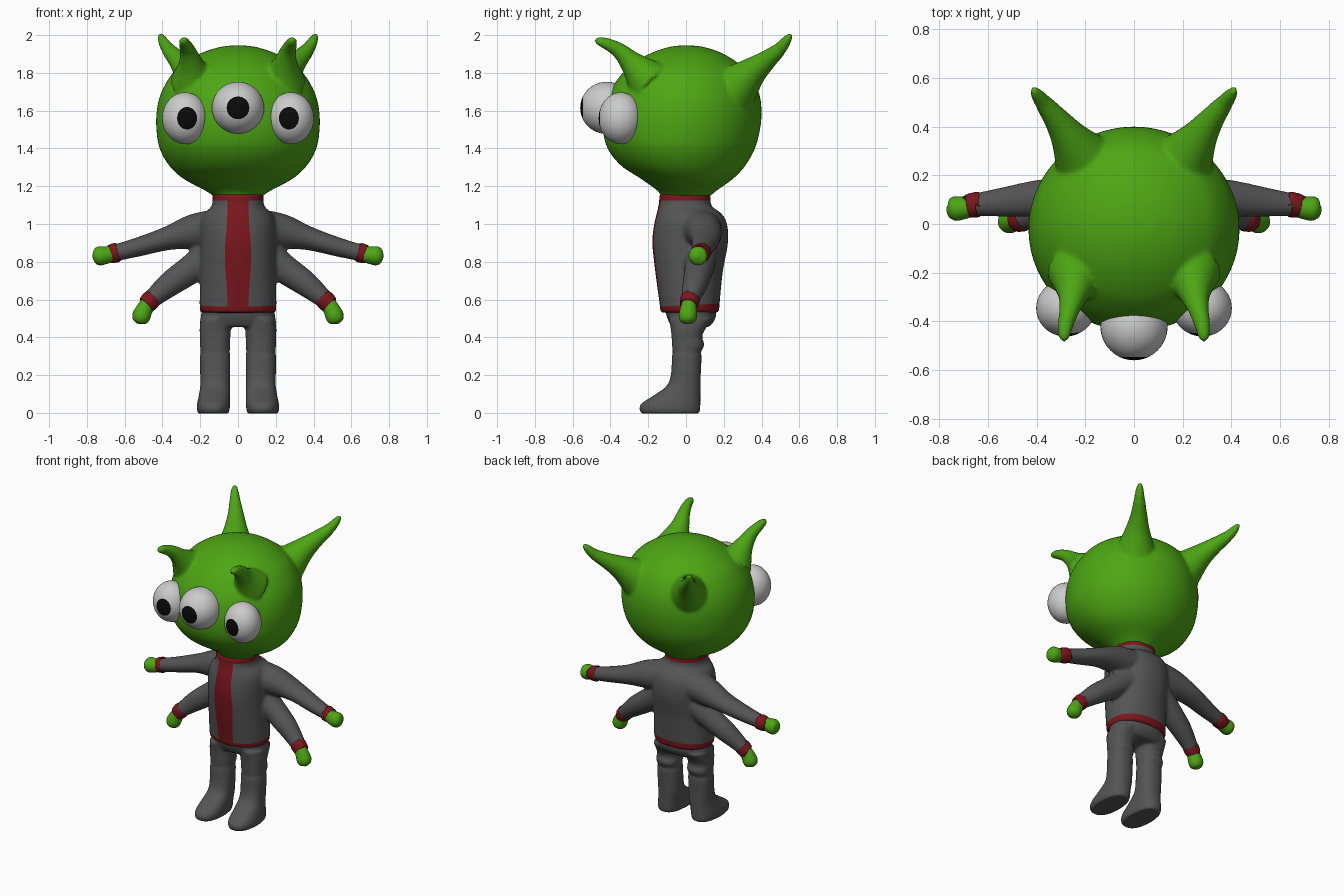
import bpy, bmesh, math
from mathutils import Vector

if "Cube" in bpy.data.objects:
    bpy.data.objects.remove(bpy.data.objects["Cube"])


def material(name, r, g, b):
    m = bpy.data.materials.new(name)
    m.diffuse_color = (r, g, b, 1)
    m.use_nodes = True
    m.node_tree.nodes["Principled BSDF"].inputs["Base Color"].default_value = m.diffuse_color
    return m


GREEN = material("green_skin", 0.075, 0.38, 0.007)
RED = material("red_trim", 0.2, 0.008, 0.012)
SUIT = material("dark_cloth", 0.09, 0.09, 0.09)
WHITE = material("eye_white", 0.75, 0.75, 0.75)
BLACK = material("pupil_black", 0.003, 0.003, 0.003)


def smooth_path(pts, steps=6):
    """Catmull-Rom through rows of numbers."""
    out = []
    for i in range(len(pts) - 1):
        p0, p1 = pts[max(i - 1, 0)], pts[i]
        p2, p3 = pts[i + 1], pts[min(i + 2, len(pts) - 1)]
        for s in range(steps):
            t = s / steps
            out.append([0.5 * (2 * b + (c - a) * t + (2 * a - 5 * b + 4 * c - d) * t * t
                               + (3 * b - a - 3 * c + d) * t ** 3)
                        for a, b, c, d in zip(p0, p1, p2, p3)])
    return out + [list(pts[-1])]


def tube(bm, pts, side=1, flat=False, power=1.0, n=40):
    """Closed loft; rows are x, y, z, radius_u, radius_v. flat keeps sections level."""
    rows = smooth_path([(p[0] * side, *p[1:4], p[4] if len(p) > 4 else p[3]) for p in pts])
    rings = []
    for i, r in enumerate(rows):
        c = Vector(r[:3])
        if flat:
            u, v = Vector((1, 0, 0)), Vector((0, 1, 0))
        else:
            t = (Vector(rows[min(i + 1, len(rows) - 1)][:3]) - Vector(rows[max(i - 1, 0)][:3])).normalized()
            ref = Vector((0, 1, 0)) if abs(t.y) < 0.6 else Vector((1, 0, 0))
            u = (ref - t * ref.dot(t)).normalized()
            v = t.cross(u)
        ring = []
        for k in range(n):
            a = 2 * math.pi * k / n
            ca, sa = math.cos(a), math.sin(a)
            ca = math.copysign(abs(ca) ** power, ca)
            sa = math.copysign(abs(sa) ** power, sa)
            ring.append(bm.verts.new(c + u * ca * max(r[3], .004) + v * sa * max(r[4], .004)))
        rings.append(ring)
    for A, B in zip(rings, rings[1:]):
        for k in range(n):
            bm.faces.new((A[k], A[k - 1], B[k - 1], B[k]))
    bm.faces.new(rings[0])
    bm.faces.new(rings[-1])


def levels(bm, rows, x=0, side=1, power=1.0):
    """Level sections; rows are z, half width, y front, y back."""
    tube(bm, [(x + (r[4] if len(r) > 4 else 0), (r[2] + r[3]) / 2, r[0], r[1], (r[3] - r[2]) / 2)
              for r in rows], side, True, power, 64)


def finish(bm, name, mats):
    bmesh.ops.recalc_face_normals(bm, faces=bm.faces[:])
    me = bpy.data.meshes.new(name)
    bm.to_mesh(me)
    bm.free()
    for m in mats:
        me.materials.append(m)
    me.polygons.foreach_set("use_smooth", [True] * len(me.polygons))
    ob = bpy.data.objects.new(name, me)
    bpy.context.collection.objects.link(ob)
    return ob


def fuse(ob, voxel, rounds):
    """Melt overlapping shells into one soft surface."""
    m = ob.modifiers.new("fuse", 'REMESH')
    m.mode, m.voxel_size, m.use_smooth_shade = 'VOXEL', voxel, True
    s = ob.modifiers.new("soften", 'SMOOTH')
    s.factor, s.iterations = 0.5, rounds


# Head with two pairs of horns
bm = bmesh.new()
levels(bm, [(1.14, .12, -.13, .12), (1.175, .17, -.15, .16), (1.24, .29, -.24, .25),
            (1.31, .365, -.345, .315), (1.40, .415, -.415, .365), (1.50, .432, -.44, .392),
            (1.60, .43, -.435, .40), (1.70, .405, -.405, .385), (1.80, .345, -.335, .335),
            (1.86, .275, -.265, .265), (1.907, .19, -.18, .185), (1.937, .095, -.09, .095),
            (1.946, .02, -.02, .02)])
for s in (1, -1):
    tube(bm, [(.19, .24, 1.70, .14), (.26, .345, 1.80, .082), (.315, .425, 1.865, .054),
              (.37, .495, 1.925, .037), (.403, .538, 1.98, .024), (.412, .553, 2.008, .012)], s)
    tube(bm, [(.24, -.20, 1.76, .12), (.25, -.285, 1.85, .066), (.265, -.35, 1.915, .043),
              (.28, -.41, 1.95, .033), (.287, -.46, 1.968, .024), (.289, -.483, 1.974, .012)], s)
fuse(finish(bm, "head", [GREEN]), 0.011, 5)

# Eyes: pole of each sphere faces forward and carries the pupil
for name, x, y, z, sc in (("eye_middle", 0, -.42, 1.615, (.138, .14, .138)),
                          ("eye_right", .28, -.345, 1.56, (.122, .117, .137)),
                          ("eye_left", -.28, -.345, 1.56, (.122, .117, .137))):
    bm = bmesh.new()
    bmesh.ops.create_uvsphere(bm, u_segments=40, v_segments=28, radius=1)
    for f in bm.faces:
        f.material_index = int(f.calc_center_median().z > math.cos(math.radians(25.7)))
    for v in bm.verts:
        v.co = (v.co.x * sc[0], -v.co.z * sc[1], v.co.y * sc[2])
    ob = finish(bm, name, [WHITE, BLACK])
    ob.location = (x, y, z)
    ob.rotation_euler.z = -math.copysign(.1, x) if x else 0

# Jacket: torso, collar and four sleeves fused together
bm = bmesh.new()
levels(bm, [(.53, .2, -.135, .175), (.58, .203, -.14, .178), (.75, .2, -.163, .195),
            (.90, .2, -.178, .222), (1.0, .2, -.168, .217), (1.055, .18, -.155, .188),
            (1.09, .142, -.147, .14), (1.12, .135, -.142, .13), (1.16, .135, -.142, .13)], power=.9)
for s in (1, -1):
    tube(bm, [(.1, .07, .98, .12, .1), (.235, .095, .96, .095, .092), (.38, .105, .922, .078, .062),
              (.54, .09, .875, .06, .05), (.66, .078, .845, .046, .044)], s)
    tube(bm, [(.13, .08, .85, .09), (.235, .07, .77, .078), (.35, .05, .69, .068),
              (.43, .03, .625, .054), (.485, .016, .575, .044)], s)
raw = finish(bm, "jacket_raw", [SUIT])
fuse(raw, 0.011, 4)
dg = bpy.context.evaluated_depsgraph_get()
me = bpy.data.meshes.new_from_object(raw.evaluated_get(dg))
bpy.data.objects.remove(raw)
bm = bmesh.new()
bm.from_mesh(me)


def stripe_width(z):
    return .055 + .015 * math.exp(-((z - .83) / .15) ** 2)


# Cut clean borders for the red front stripe, hem and collar
for v in bm.verts:
    v.co.x /= stripe_width(v.co.z)
for co, no in (((1, 0, 0), (1, 0, 0)), ((-1, 0, 0), (1, 0, 0)),
               ((0, 0, 1.125), (0, 0, 1)), ((0, 0, .57), (0, -.05, 1))):
    bmesh.ops.bisect_plane(bm, geom=bm.verts[:] + bm.edges[:] + bm.faces[:],
                           plane_co=co, plane_no=no, dist=1e-5)
for f in bm.faces:
    c = f.calc_center_median()
    stripe = abs(c.x) < 1 and c.y < -.05
    hem = c.z - .05 * c.y < .57 and abs(c.x) < 4.2
    f.material_index = int(stripe or hem or c.z > 1.125)
for v in bm.verts:
    v.co.x *= stripe_width(v.co.z)
finish(bm, "jacket", [SUIT, RED])

# Cuffs and hands
for s, label in ((1, "right"), (-1, "left")):
    for pos, cuff, hand in (
        ("upper", [(.638, .08, .85, .046), (.642, .08, .849, .052), (.675, .076, .841, .049), (.68, .075, .84, .044)],
         [(.66, .073, .842, .04), (.695, .067, .836, .046), (.735, .063, .831, .05),
          (.758, .06, .829, .037), (.77, .06, .828, .008)]),
        ("lower", [(.456, .022, .603, .046), (.459, .021, .60, .052), (.483, .017, .574, .049), (.487, .016, .57, .044)],
         [(.478, .017, .578, .04), (.497, .013, .545, .045), (.513, .01, .51, .048),
          (.525, .009, .485, .036), (.53, .009, .472, .008)])):
        bm = bmesh.new()
        tube(bm, cuff, s)
        finish(bm, f"{pos}_cuff_{label}", [RED])
        bm = bmesh.new()
        tube(bm, hand, s)
        finish(bm, f"{pos}_hand_{label}", [GREEN])

# Trousers and boots fused together
bm = bmesh.new()
levels(bm, [(.455, .17, -.075, .12), (.48, .19, -.09, .145), (.52, .195, -.105, .16),
            (.56, .19, -.11, .155)], power=.9)
for s in (1, -1):
    levels(bm, [(-.004, .08, -.235, .068, .01), (.02, .087, -.247, .075, .01), (.05, .087, -.235, .076, .008),
                (.09, .083, -.175, .076, .004), (.14, .079, -.105, .077, 0), (.20, .079, -.08, .078, 0),
                (.30, .08, -.074, .082, 0), (.315, .076, -.07, .076, 0), (.36, .08, -.074, .097, 0),
                (.40, .08, -.076, .085, 0), (.44, .082, -.08, .10, 0), (.50, .078, -.09, .14, 0)],
           x=.121, side=s, power=.85)
fuse(finish(bm, "trousers_and_boots", [SUIT]), 0.01, 3)
